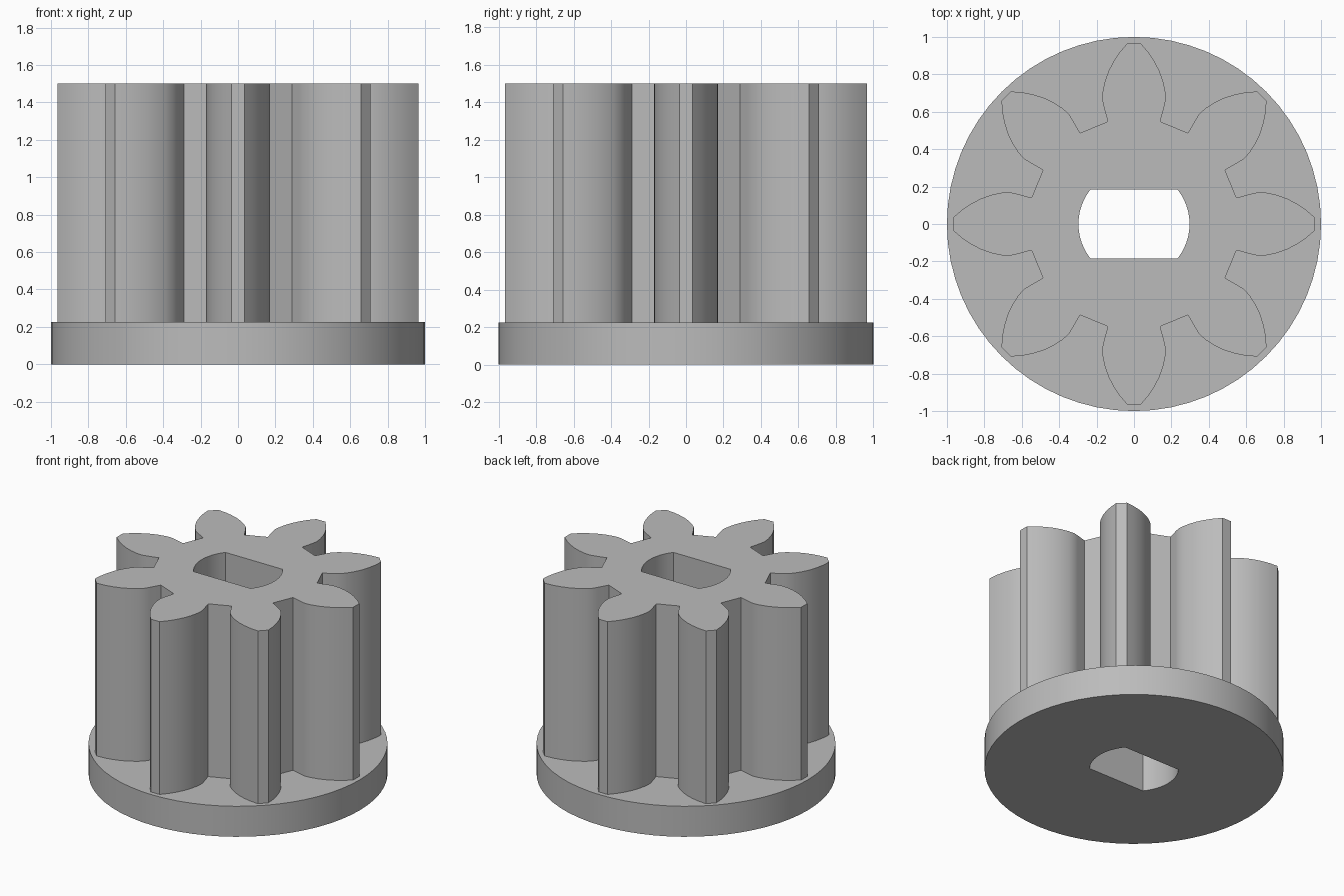
import bpy
import bmesh
from math import sin, cos, pi, asin
from mathutils import Matrix, Vector

cube = bpy.data.objects.get("Cube")
if cube:
    bpy.data.objects.remove(cube, do_unlink=True)

TEETH = 8
FLANGE_TOP, GEAR_TOP = 0.225, 1.5
BORE_RADIUS, BORE_FLAT = 0.297, 0.185

# Right half of one tooth, from root to tip
HALF_TOOTH = [(0.14, 0.548), (0.162, 0.628), (0.17, 0.665), (0.167, 0.71),
              (0.155, 0.765), (0.136, 0.818), (0.11, 0.868),
              (0.077, 0.918), (0.036, 0.966)]


def gear_outline():
    tooth = HALF_TOOTH + [(-x, y) for x, y in reversed(HALF_TOOTH)]
    points = []
    for i in range(TEETH):
        turn = Matrix.Rotation(2 * pi * i / TEETH, 2)
        points += [turn @ Vector(p) for p in tooth]
    return points


def circle_outline(radius, sides):
    return [Vector((radius * cos(2 * pi * i / sides), radius * sin(2 * pi * i / sides)))
            for i in range(sides)]


def bore_outline(steps=12):
    half = asin(BORE_FLAT / BORE_RADIUS)
    arc = [-half + 2 * half * i / steps for i in range(steps + 1)]
    return [Vector((BORE_RADIUS * cos(a + side), BORE_RADIUS * sin(a + side)))
            for side in (0, pi) for a in arc]


def ring(bm, outline, z):
    verts = [bm.verts.new((p.x, p.y, z)) for p in outline]
    edges = [bm.edges.new((verts[i - 1], verts[i])) for i in range(len(verts))]
    return verts, edges


def wall(bm, low, high):
    a, b = low[0], high[0]
    for i in range(len(a)):
        bm.faces.new((a[i - 1], a[i], b[i], b[i - 1]))


def cap(bm, outer, inner, direction):
    bmesh.ops.triangle_fill(bm, use_beauty=True, edges=outer[1] + inner[1],
                            normal=(0, 0, direction))


bm = bmesh.new()
disc, gear, bore = circle_outline(1, 64), gear_outline(), bore_outline()
disc_low, disc_high = ring(bm, disc, 0), ring(bm, disc, FLANGE_TOP)
gear_low, gear_high = ring(bm, gear, FLANGE_TOP), ring(bm, gear, GEAR_TOP)
bore_low, bore_high = ring(bm, bore, 0), ring(bm, bore, GEAR_TOP)

# Base flange
cap(bm, disc_low, bore_low, -1)
wall(bm, disc_low, disc_high)
cap(bm, disc_high, gear_low, 1)
# Toothed body
wall(bm, gear_low, gear_high)
cap(bm, gear_high, bore_high, 1)
# Double-flat shaft bore
wall(bm, bore_low, bore_high)
bmesh.ops.recalc_face_normals(bm, faces=bm.faces)

mesh = bpy.data.meshes.new("flanged_pinion_gear")
bm.to_mesh(mesh)
bm.free()
pinion = bpy.data.objects.new("flanged_pinion_gear", mesh)
bpy.context.collection.objects.link(pinion)

# Plain grey finish
grey = bpy.data.materials.new("plain_grey")
grey.use_nodes = True
colour = (0.5, 0.5, 0.5, 1)
grey.diffuse_color = colour
grey.node_tree.nodes["Principled BSDF"].inputs["Base Color"].default_value = colour
mesh.materials.append(grey)

bpy.ops.object.select_all(action="DESELECT")
pinion.select_set(True)
bpy.context.view_layer.objects.active = pinion
bpy.ops.object.shade_smooth_by_angle(angle=pi / 6)
